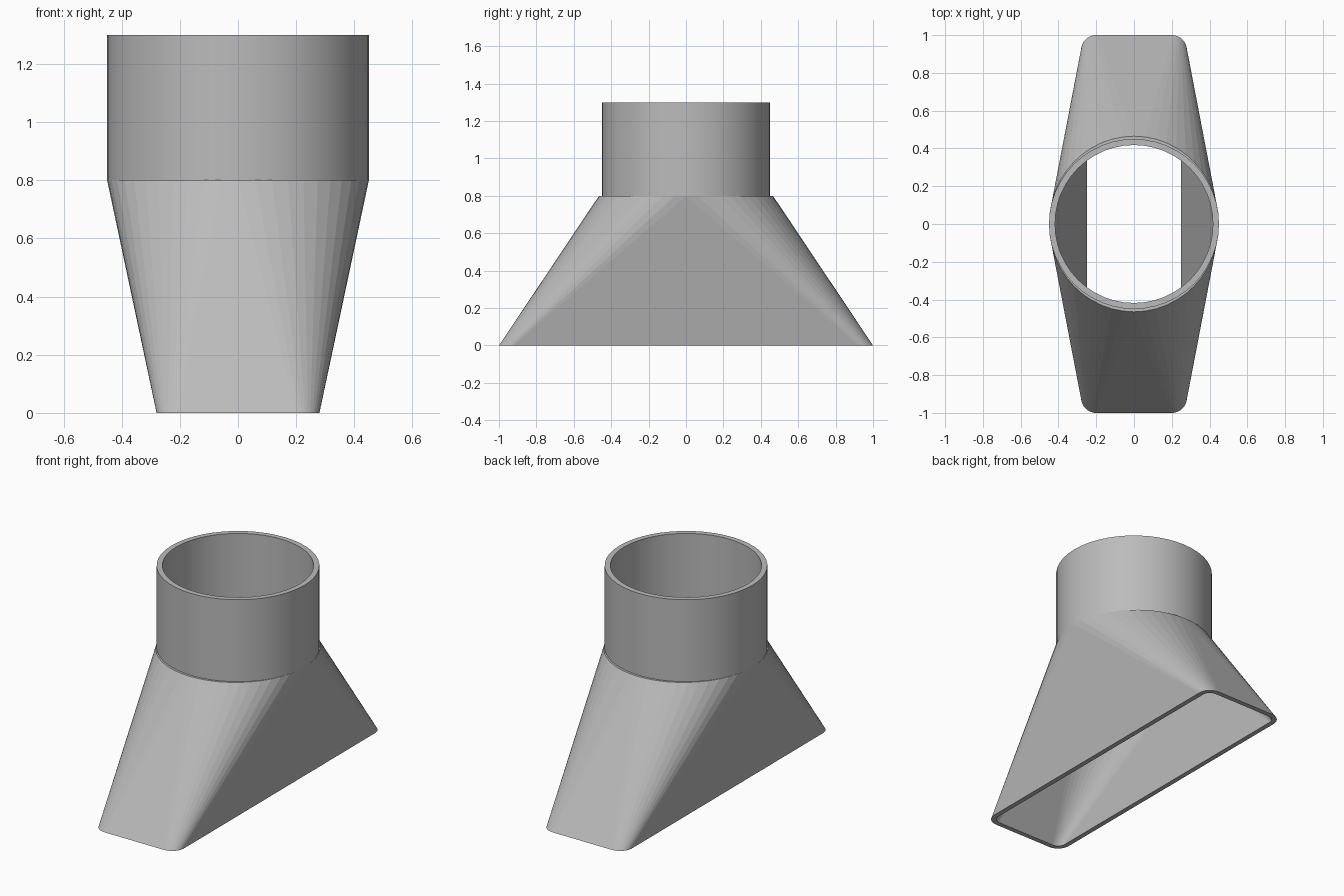
import bpy, bmesh, math

cube = bpy.data.objects.get("Cube")
if cube:
    bpy.data.objects.remove(cube, do_unlink=True)

STEPS = 12          # segments per quarter turn
JOINT_Z, TOP_Z = 0.8, 1.3
WALL = 0.03

grey = bpy.data.materials.new("duct_grey")
grey.use_nodes = True
colour = (0.50, 0.50, 0.50, 1)
grey.diffuse_color = colour
grey.node_tree.nodes["Principled BSDF"].inputs["Base Color"].default_value = colour


def ring(cx, cy, rx, ry, z):
    """Four corner arcs centred on (+-cx, +-cy); an ellipse when both are 0."""
    points = []
    for quarter, (sx, sy) in enumerate([(1, 1), (-1, 1), (-1, -1), (1, -1)]):
        for i in range(STEPS + 1):
            a = (quarter + i / STEPS) * math.pi / 2
            points.append((sx * cx + rx * math.cos(a), sy * cy + ry * math.sin(a), z))
    return points


def skin(name, rings, closed):
    """Bridge successive rings into one surface."""
    bm = bmesh.new()
    loops = [[bm.verts.new(p) for p in r] for r in rings]
    pairs = list(zip(loops, loops[1:]))
    if closed:
        pairs.append((loops[-1], loops[0]))
    for a, b in pairs:
        for i in range(len(a)):
            j = (i + 1) % len(a)
            bm.faces.new((a[i], a[j], b[j], b[i]))
    # Welding the doubled quarter points leaves flat triangles on the four sides
    bmesh.ops.remove_doubles(bm, verts=bm.verts, dist=1e-5)
    bmesh.ops.recalc_face_normals(bm, faces=bm.faces)
    mesh = bpy.data.meshes.new(name)
    bm.to_mesh(mesh)
    bm.free()
    mesh.materials.append(grey)
    obj = bpy.data.objects.new(name, mesh)
    bpy.context.collection.objects.link(obj)
    return obj


# Hollow transition from a rounded rectangle to a round neck
skin("transition_hood", [
    ring(0.20, 0.92, 0.08, 0.08, 0),
    ring(0, 0, 0.45, 0.465, JOINT_Z),
    ring(0, 0, 0.418, 0.418, JOINT_Z),
    ring(0.20, 0.92, 0.08 - WALL, 0.08 - WALL, 0),
], closed=True)

# Round pipe collar, open at both ends
collar = skin("pipe_collar", [
    ring(0, 0, 0.45, 0.45, JOINT_Z),
    ring(0, 0, 0.45, 0.45, TOP_Z),
    ring(0, 0, 0.418, 0.418, TOP_Z),
    ring(0, 0, 0.418, 0.418, JOINT_Z),
], closed=False)
bpy.ops.object.select_all(action="DESELECT")
collar.select_set(True)
bpy.context.view_layer.objects.active = collar
bpy.ops.object.shade_smooth_by_angle(angle=math.radians(30))
